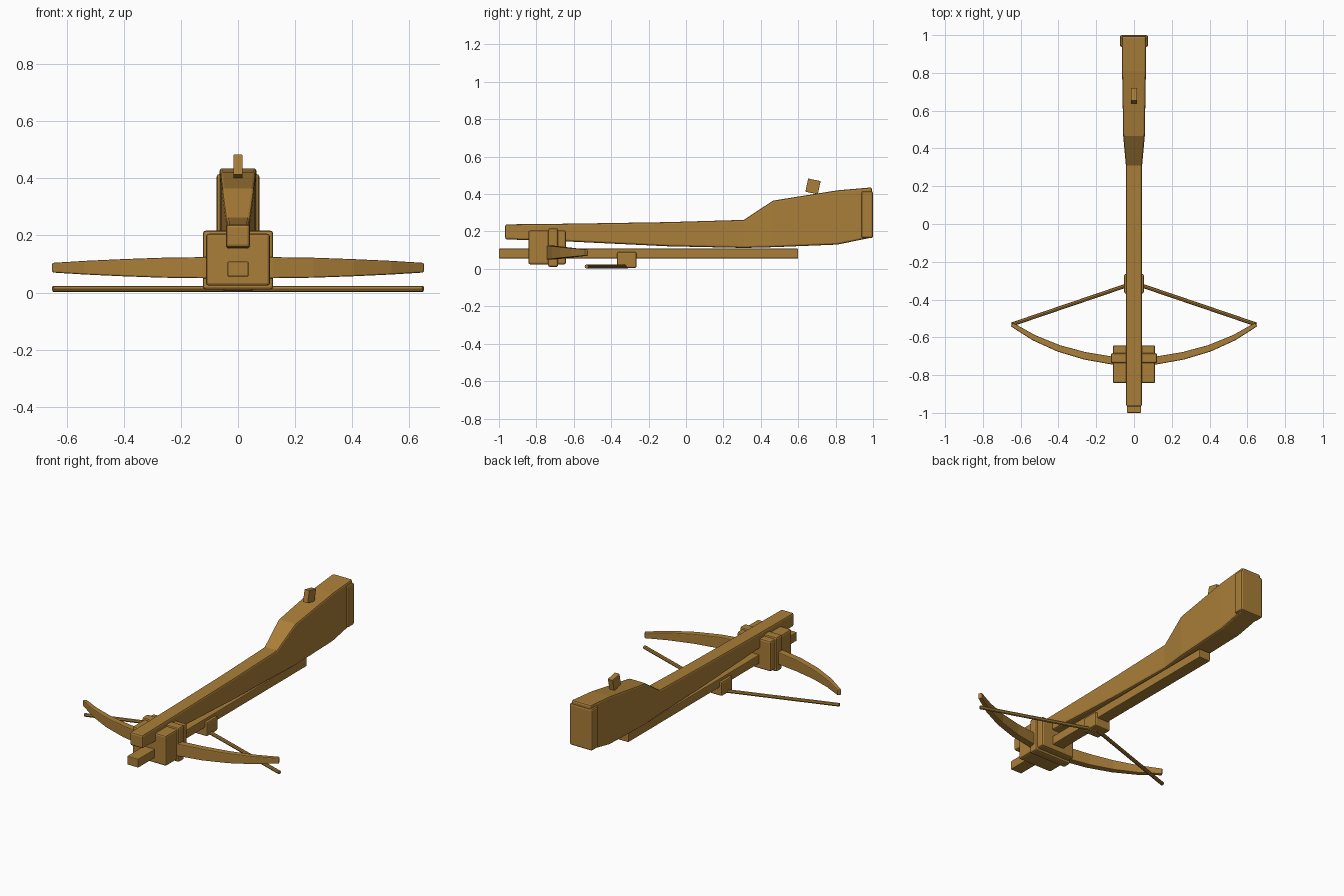
import bpy, bmesh, math
from mathutils import Vector

old = bpy.data.objects.get("Cube")
if old:
    bpy.data.objects.remove(old, do_unlink=True)

wood = bpy.data.materials.new("brown wood")
wood.use_nodes = True
colour = (0.40, 0.21, 0.04, 1)
wood.diffuse_color = colour
wood.node_tree.nodes["Principled BSDF"].inputs["Base Color"].default_value = colour


def finish(name, bm, bevel=0.0):
    bmesh.ops.recalc_face_normals(bm, faces=bm.faces)
    mesh = bpy.data.meshes.new(name)
    bm.to_mesh(mesh)
    bm.free()
    mesh.materials.append(wood)
    obj = bpy.data.objects.new(name, mesh)
    bpy.context.collection.objects.link(obj)
    if bevel:
        mod = obj.modifiers.new("soft edges", 'BEVEL')
        mod.width, mod.segments = bevel, 2
        mod.limit_method, mod.angle_limit = 'ANGLE', math.radians(40)
    return obj


def box(name, half_x, y, z, bevel):
    bm = bmesh.new()
    bmesh.ops.create_cube(bm, size=1)
    for v in bm.verts:
        v.co = (v.co.x * 2 * half_x,
                sum(y) / 2 + v.co.y * (y[1] - y[0]),
                sum(z) / 2 + v.co.z * (z[1] - z[0]))
    return finish(name, bm, bevel)


def loft(name, rings, bevel):
    """Skin a run of four-cornered sections and cap both ends."""
    bm = bmesh.new()
    loops = [[bm.verts.new(p) for p in ring] for ring in rings]
    for a, b in zip(loops, loops[1:]):
        for i in range(4):
            j = (i + 1) % 4
            bm.faces.new((a[i], a[j], b[j], b[i]))
    bm.faces.new(loops[0])
    bm.faces.new(loops[-1])
    return finish(name, bm, bevel)


# Stock: y, half width, underside, top
sections = [(-0.967, 0.042, 0.158, 0.238), (-0.6, 0.042, 0.145, 0.242),
            (-0.1, 0.042, 0.121, 0.25), (0.31, 0.043, 0.112, 0.262),
            (0.465, 0.057, 0.116, 0.365), (0.81, 0.063, 0.13, 0.42),
            (0.995, 0.065, 0.168, 0.436)]
loft("stock", [[(-w, y, lo), (w, y, lo), (w, y, hi), (-w, y, hi)]
               for y, w, lo, hi in sections], 0.01)
box("butt_plate", 0.075, (0.938, 1.0), (0.165, 0.415), 0.01)

# Lower rail and the block that clamps the bow
box("rail", 0.037, (-1.0, 0.6), (0.056, 0.108), 0.004)
box("bow_block", 0.112, (-0.843, -0.642), (0.024, 0.206), 0.01)
box("block_band", 0.123, (-0.737, -0.684), (0.01, 0.217), 0.01)
box("string_catch", 0.052, (-0.368, -0.265), (0.005, 0.09), 0.008)

# Rear sight, leaning with the slope of the stock
sight = box("rear_sight", 0.016, (-0.034, 0.034), (-0.036, 0.036), 0.002)
sight.location = (0, 0.679, 0.441)
sight.rotation_euler.x = math.radians(-12)

# Curved bow limbs: x, y, half thickness, half height
path = [(0.0, -0.728, 0.021, 0.038), (0.12, -0.722, 0.021, 0.037),
        (0.26, -0.698, 0.02, 0.035), (0.4, -0.658, 0.018, 0.03),
        (0.53, -0.602, 0.015, 0.024), (0.647, -0.532, 0.011, 0.017)]
for side, label in ((1, "left"), (-1, "right")):
    rings = []
    for i, (x, y, t, h) in enumerate(path):
        before, after = path[max(i - 1, 0)], path[min(i + 1, len(path) - 1)]
        along = Vector((after[0] - before[0], after[1] - before[1])).normalized()
        nx, ny = -along.y * t, along.x * t
        rings.append([(side * (x + s * nx), y + s * ny, 0.087 + k * h)
                      for s, k in ((-1, -1), (1, -1), (1, 1), (-1, 1))])
    loft("bow_limb_" + label, rings, 0.005)

    # Straight string from the catch to the limb tip
    start, end = Vector((0, -0.312, 0.013)), Vector((side * 0.648, -0.532, 0.013))
    bm = bmesh.new()
    bmesh.ops.create_cone(bm, cap_ends=True, segments=8, radius1=0.0105,
                          radius2=0.0105, depth=(end - start).length)
    string = finish("bowstring_" + label, bm)
    string.location = (start + end) / 2
    string.rotation_mode = 'QUATERNION'
    string.rotation_quaternion = (end - start).to_track_quat('Z', 'Y')
